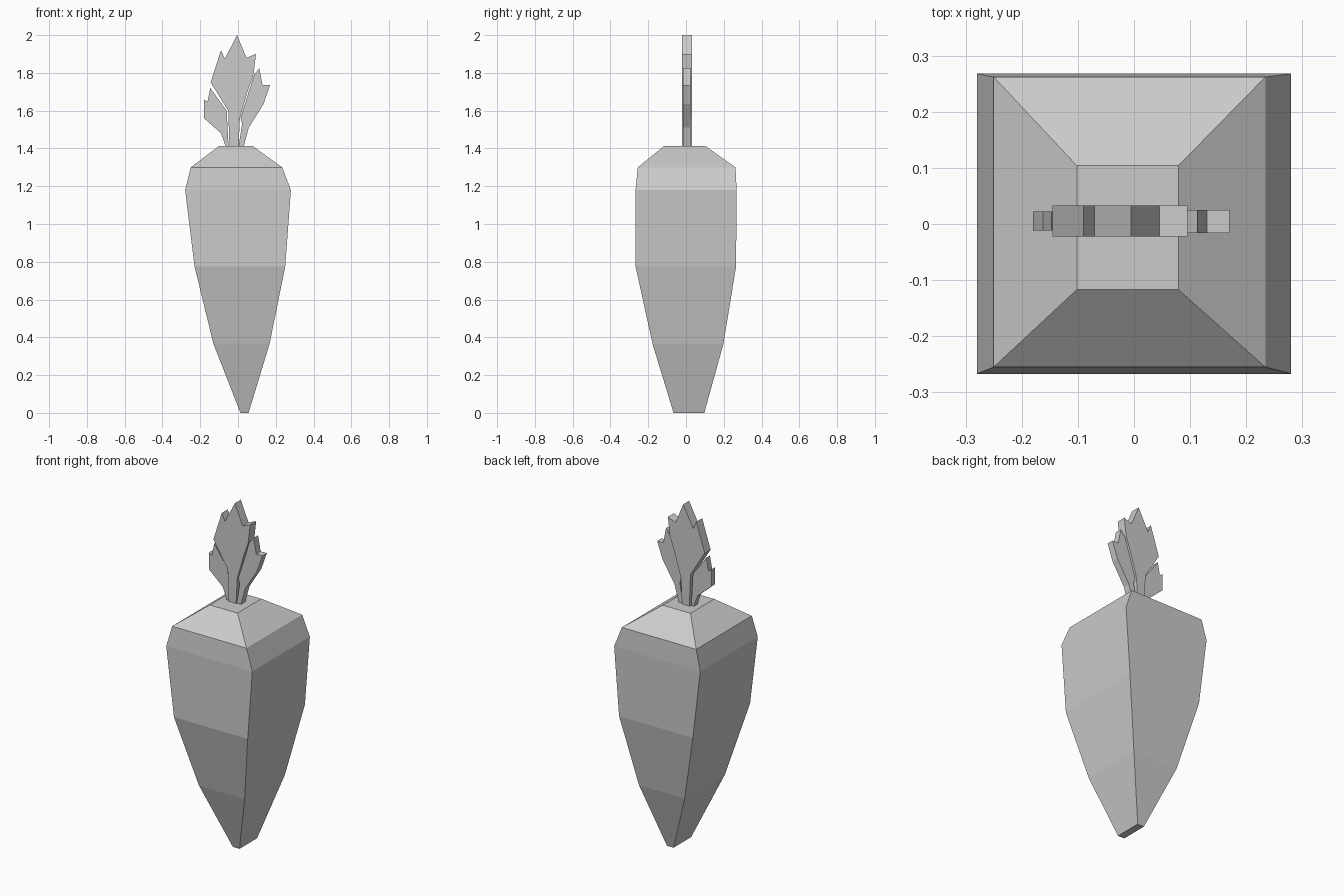
import bpy, bmesh


def loft(name, rings):
    """Join equal-length rings of points with side faces and cap both ends."""
    bm = bmesh.new()
    loops = [[bm.verts.new(p) for p in ring] for ring in rings]
    n = len(loops[0])
    for a, b in zip(loops, loops[1:]):
        for i in range(n):
            j = (i + 1) % n
            bm.faces.new((a[i], a[j], b[j], b[i]))
    bm.faces.new(loops[0][::-1])
    bm.faces.new(loops[-1])
    bmesh.ops.recalc_face_normals(bm, faces=bm.faces[:])
    mesh = bpy.data.meshes.new(name)
    bm.to_mesh(mesh)
    bm.free()
    obj = bpy.data.objects.new(name, mesh)
    bpy.context.collection.objects.link(obj)
    return obj


# Root: square cross-sections as (z, x min, x max, y min, y max)
sections = [
    (0.00, 0.013, 0.056, -0.066, 0.097),
    (0.365, -0.13, 0.167, -0.177, 0.198),
    (0.775, -0.23, 0.25, -0.267, 0.265),
    (1.18, -0.28, 0.28, -0.267, 0.268),
    (1.30, -0.25, 0.234, -0.255, 0.262),
    (1.412, -0.102, 0.079, -0.117, 0.104),
]
loft("root", [[(x0, y0, z), (x1, y0, z), (x1, y1, z), (x0, y1, z)]
              for z, x0, x1, y0, y1 in sections])

# Leaves: jagged flat outlines (x, z) given a thickness in y
leaves = {
    "middle_leaf": (-0.022, 0.033, [
        (-0.005, 2.0), (0.045, 1.88), (0.095, 1.90), (0.082, 1.79),
        (0.05, 1.70), (0.01, 1.56), (0.003, 1.41), (-0.045, 1.41),
        (-0.052, 1.60), (-0.145, 1.75), (-0.09, 1.92), (-0.07, 1.875)]),
    "right_leaf": (-0.016, 0.025, [
        (0.113, 1.825), (0.13, 1.735), (0.17, 1.735), (0.135, 1.635),
        (0.057, 1.51), (0.03, 1.41), (0.003, 1.41), (0.022, 1.53),
        (0.013, 1.56), (0.085, 1.79)]),
    "left_leaf": (-0.012, 0.022, [
        (-0.147, 1.72), (-0.06, 1.60), (-0.05, 1.41), (-0.065, 1.41),
        (-0.09, 1.48), (-0.18, 1.56), (-0.18, 1.66), (-0.162, 1.645)]),
}
for name, (y0, y1, outline) in leaves.items():
    loft(name, [[(x, y, z) for x, z in outline] for y in (y0, y1)])
